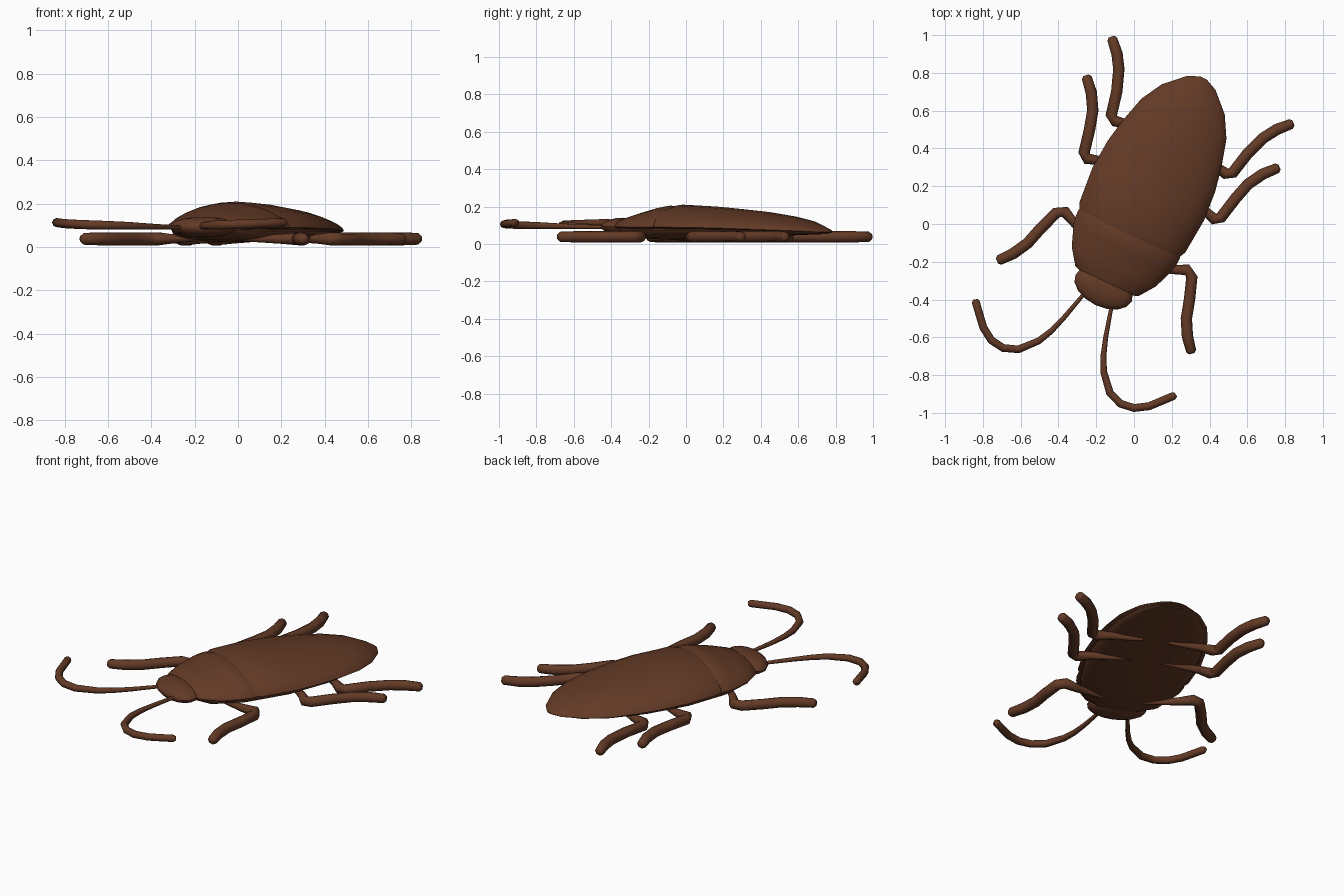
import bpy, bmesh, math
from mathutils import Vector

if "Cube" in bpy.data.objects:
    bpy.data.objects.remove(bpy.data.objects["Cube"])

TURN = math.radians(-25.4)   # the insect stands turned on the grid

mat = bpy.data.materials.new("chestnut brown")
mat.diffuse_color = (0.125, 0.042, 0.019, 1)
mat.use_nodes = True
mat.node_tree.nodes["Principled BSDF"].inputs["Base Color"].default_value = mat.diffuse_color


def finish(name, bm, mirror=False, angle=40):
    bmesh.ops.recalc_face_normals(bm, faces=bm.faces)
    me = bpy.data.meshes.new(name)
    bm.to_mesh(me)
    bm.free()
    me.materials.append(mat)
    ob = bpy.data.objects.new(name, me)
    bpy.context.collection.objects.link(ob)
    ob.rotation_euler.z = TURN
    if mirror:
        m = ob.modifiers.new("mirror", 'MIRROR')
        m.use_mirror_merge = False
    bpy.ops.object.select_all(action='DESELECT')
    ob.select_set(True)
    bpy.context.view_layer.objects.active = ob
    bpy.ops.object.shade_smooth_by_angle(angle=math.radians(angle))
    return ob


def skin(bm, rings):
    n = len(rings[0])
    for a, b in zip(rings, rings[1:]):
        for i in range(n):
            j = (i + 1) % n
            bm.faces.new((a[i], a[j], b[j], b[i]))
    bm.faces.new(rings[0])
    bm.faces.new(rings[-1][::-1])


def shell(name, stations, seg=12):
    """Loft of lens sections: (y, half width, top z, edge z, bottom z)."""
    bm = bmesh.new()
    rings = []
    for y, w, top, edge, bot in stations:
        ring = []
        for i in range(2 * seg):
            t = math.pi * i / seg
            s = math.sin(t)
            h = (top - edge) * s ** 1.3 if s >= 0 else (bot - edge) * (-s) ** 0.8
            ring.append(bm.verts.new((w * math.cos(t), y, edge + h)))
        rings.append(ring)
    skin(bm, rings)
    return finish(name, bm)


def tube(name, pts, sides=8):
    """Tube along points (x, y, z, radius), mirrored to the other side."""
    bm = bmesh.new()
    p = [Vector(q[:3]) for q in pts]
    rings = []
    for i, q in enumerate(pts):
        d = (p[min(i + 1, len(p) - 1)] - p[max(i - 1, 0)]).normalized()
        side = d.cross(Vector((0, 0, 1))).normalized()
        up = side.cross(d)
        rings.append([bm.verts.new(p[i] + q[3] * (side * math.cos(a) + up * math.sin(a)))
                      for a in (2 * math.pi * k / sides for k in range(sides))])
    skin(bm, rings)
    return finish(name, bm, True, 60)


# Folded wing cover
shell("wing_cover", [
    (-.10, .27, .185, .09, .075), (-.02, .31, .21, .09, .075),
    (.177, .327, .2, .088, .073), (.338, .315, .186, .085, .07),
    (.468, .29, .173, .08, .066), (.617, .249, .15, .075, .062),
    (.73, .185, .125, .07, .06), (.826, .086, .085, .064, .058),
    (.856, .02, .066, .062, .058)])

# Neck shield in front of the wings
shell("neck_shield", [
    (-.365, .10, .122, .095, .085), (-.335, .185, .14, .093, .08),
    (-.25, .246, .165, .09, .075), (-.14, .288, .195, .09, .072),
    (-.09, .297, .205, .09, .072), (-.055, .297, .195, .09, .075)])

# Belly
shell("belly", [
    (-.36, .10, .1, .08, .06), (-.27, .21, .1, .075, .032),
    (-.1, .275, .1, .075, .022), (.15, .305, .1, .075, .025),
    (.4, .285, .095, .072, .035), (.6, .235, .09, .068, .045),
    (.74, .16, .08, .064, .05), (.82, .07, .07, .06, .053)])

# Head
bm = bmesh.new()
bmesh.ops.create_uvsphere(bm, u_segments=16, v_segments=10, radius=1)
for v in bm.verts:
    v.co = Vector((v.co.x * .165, -.375 + v.co.y * .1, .092 + v.co.z * .048))
finish("head", bm)


# Three pairs of legs: thin hip, bent knee, rounded foot
def leg(name, hip, path, r=.03):
    pts = [(*hip, .037, .008)]
    n = len(path) - 1
    for i, (x, y) in enumerate(path):
        pts.append((x, y, .038, r * (.75 if i == 0 else .9 if i == n else 1)))
    (x0, y0), (x1, y1) = path[-2:]
    d = Vector((x1 - x0, y1 - y0)).normalized() * .014
    pts.append((x1 + d.x, y1 + d.y, .038, r * .5))
    tube(name, pts)


leg("hind_legs", (.07, .47), [(.25, .463), (.325, .449), (.355, .466), (.383, .594),
                              (.424, .706), (.468, .776), (.524, .835)])
leg("middle_legs", (.08, .25), [(.3, .228), (.374, .205), (.4, .225), (.427, .351),
                                (.455, .45), (.503, .532), (.558, .592)])
leg("front_legs", (.08, -.2), [(.28, -.135), (.358, -.098), (.397, -.122), (.437, -.235),
                               (.465, -.333), (.51, -.415), (.562, -.478)])

# Long curved antennae, thicker towards the tip
path = [(.07, -.41), (.085, -.465), (.122, -.606), (.154, -.702), (.19, -.775),
        (.268, -.862), (.344, -.89), (.418, -.88), (.486, -.837), (.537, -.78), (.58, -.732)]
n = len(path) - 1
pts = [(x, y, .088 + .025 * i / n, min(.021, .008 + .0025 * i)) for i, (x, y) in enumerate(path)]
pts.append((.587, -.72, .113, .012))
tube("antennae", pts)
